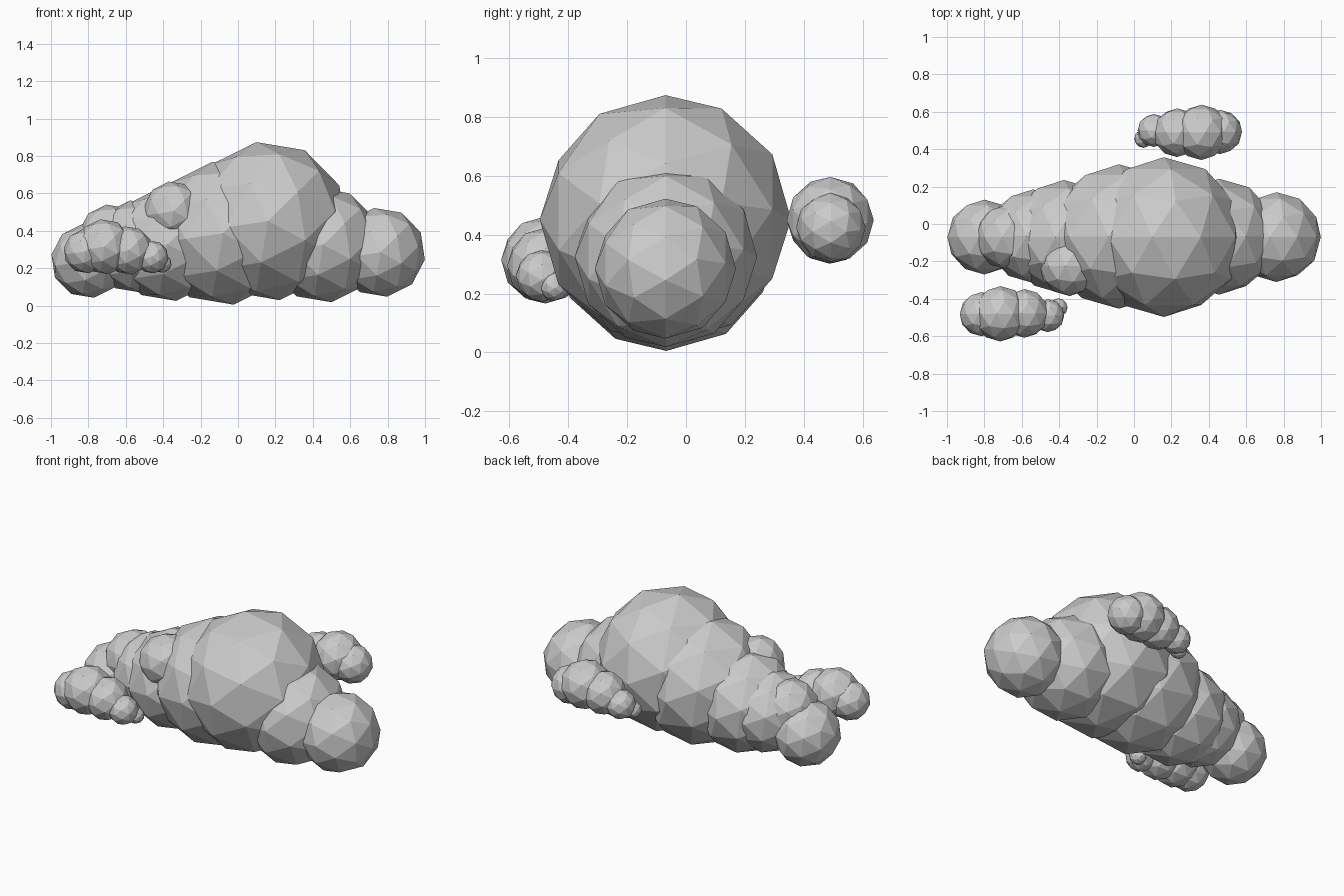
import bpy
import bmesh
from math import sin, cos, radians
from mathutils import Matrix, Vector

if "Cube" in bpy.data.objects:
    bpy.data.objects.remove(bpy.data.objects["Cube"])

# Facet orientation: poles along y, rolled slightly in the xz plane
ROLL = radians(9.5)
s, c = sin(ROLL), cos(ROLL)
FACETS = Matrix(((s, c, 0), (0, 0, 1), (c, -s, 0))).to_4x4()

# Puffs as (x, y, z, radius)
MAIN = [
    (-0.80, -0.07, 0.24, 0.20),
    (-0.68, -0.07, 0.37, 0.172),
    (-0.54, -0.065, 0.315, 0.25),
    (-0.375, -0.07, 0.327, 0.305),
    (-0.345, -0.225, 0.505, 0.16),
    (-0.08, -0.067, 0.387, 0.386),
    (0.16, -0.07, 0.452, 0.427),
    (0.455, -0.068, 0.325, 0.31),
    (0.762, -0.07, 0.285, 0.24),
]
SMALL = [
    (-0.815, -0.482, 0.29, 0.118),
    (-0.714, -0.48, 0.315, 0.148),
    (-0.585, -0.478, 0.295, 0.13),
    (-0.46, -0.49, 0.26, 0.088),
    (-0.405, -0.447, 0.225, 0.05),
]


def cloud(name, puffs, placement=Matrix.Identity(4)):
    """Join overlapping low-poly puffs into one flat-shaded cloud."""
    bm = bmesh.new()
    for x, y, z, r in puffs:
        m = placement @ Matrix.Translation((x, y, z)) @ FACETS
        bmesh.ops.create_icosphere(bm, subdivisions=2, radius=r, matrix=m)
    mesh = bpy.data.meshes.new(name)
    bm.to_mesh(mesh)
    bm.free()
    obj = bpy.data.objects.new(name, mesh)
    bpy.context.collection.objects.link(obj)
    return obj


# Large central cloud
cloud("main_cloud", MAIN)
# Small cloud in front
cloud("front_small_cloud", SMALL)
# Same small cloud, turned half round and raised, behind
turn = Matrix.Translation(Vector((-0.354, 0.01, 0.135))) @ Matrix.Rotation(radians(180), 4, 'Z')
cloud("back_small_cloud", SMALL, turn)
